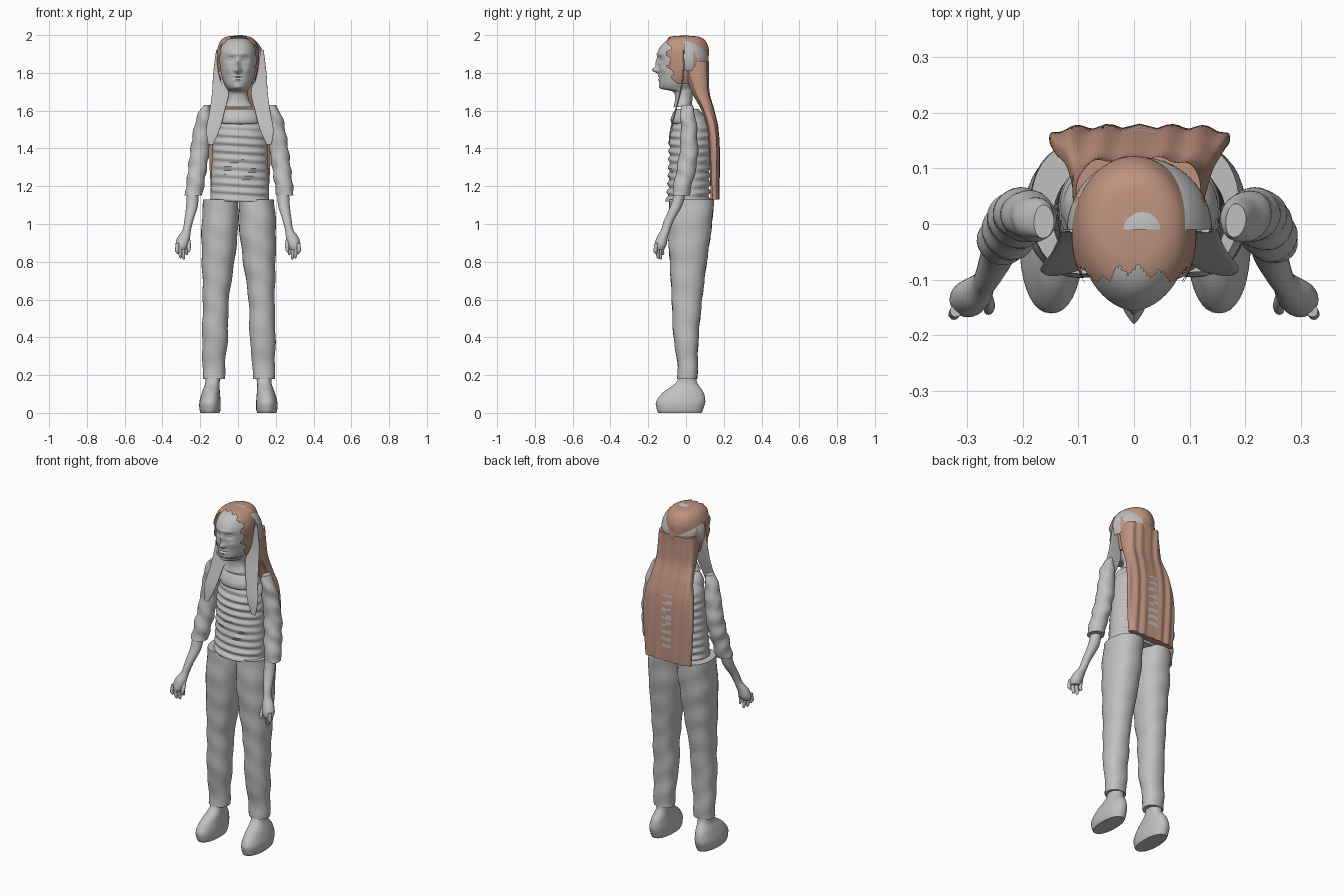
import bpy
import bmesh
from math import sin, cos, pi, exp, radians, copysign
from mathutils import Vector

default_cube = bpy.data.objects.get("Cube")
if default_cube:
    bpy.data.objects.remove(default_cube, do_unlink=True)


def make_material(name, colour):
    material = bpy.data.materials.new(name)
    material.use_nodes = True
    material.diffuse_color = (*colour, 1)
    shader = material.node_tree.nodes["Principled BSDF"]
    shader.inputs["Base Color"].default_value = (*colour, 1)
    shader.inputs["Roughness"].default_value = 0.8
    return material


MATERIALS = [make_material("plain_grey", (0.53, 0.53, 0.53)),
             make_material("hair_brown", (0.52, 0.29, 0.21))]
GREY, BROWN = 0, 1


def finish(name, bm, paint):
    """Turn a bmesh into a smooth object, with face colours picked by a rule."""
    for face in bm.faces:
        face.smooth = True
        face.material_index = paint(face.calc_center_median()) if callable(paint) else paint
    mesh = bpy.data.meshes.new(name)
    bm.to_mesh(mesh)
    bm.free()
    for material in MATERIALS:
        mesh.materials.append(material)
    mesh.set_sharp_from_angle(angle=radians(50))
    obj = bpy.data.objects.new(name, mesh)
    bpy.context.scene.collection.objects.link(obj)
    return obj


def spline(keys, steps):
    """Smooth curve through the key sections."""
    keys = [Vector(key) for key in keys]
    result = []
    for i in range(len(keys) - 1):
        a, b = keys[i], keys[i + 1]
        before, after = keys[max(i - 1, 0)], keys[min(i + 2, len(keys) - 1)]
        ta, tb = (b - before) / 2, (after - a) / 2
        for step in range(steps):
            t = step / steps
            u = 1 - t
            result.append(a * (u * u * (1 + 2 * t)) + b * (t * t * (3 - 2 * t))
                          + ta * (t * u * u) - tb * (t * t * u))
    return result + [keys[-1]]


def loft(name, keys, steps=5, sides=24, paint=GREY, square=1.0, warp=None, keep=None):
    """Skin oval sections given as (x, y, z, half width, half depth)."""
    bm = bmesh.new()
    rings = []
    for x, y, z, width, depth in spline(keys, steps):
        ring = []
        for i in range(sides):
            c, s = cos(2 * pi * i / sides), sin(2 * pi * i / sides)
            point = Vector((x + width * copysign(abs(c) ** square, c),
                            y + depth * copysign(abs(s) ** square, s), z))
            ring.append(bm.verts.new(warp(point) if warp else point))
        rings.append(ring)
    for low, high in zip(rings, rings[1:]):
        for i in range(sides):
            j = (i + 1) % sides
            bm.faces.new((low[i], low[j], high[j], high[i]))
    bm.faces.new(rings[0])
    bm.faces.new(rings[-1])
    bmesh.ops.recalc_face_normals(bm, faces=bm.faces[:])
    if keep:
        lost = [f for f in bm.faces if not keep(f.calc_center_median())]
        bmesh.ops.delete(bm, geom=lost, context="FACES")
    return finish(name, bm, paint)


def pair(name, keys, shift=0.0, **options):
    """Build a part on both sides of the body."""
    for label, side in (("left", 1), ("right", -1)):
        loft(label + "_" + name, [(side * k[0] + shift, *k[1:]) for k in keys], **options)


# Head with a sculpted face: (x, z, spread in x, spread in z, outward amount)
FACE = [(0, 1.815, .013, .016, .034), (0, 1.85, .011, .026, .014),
        (0, 1.782, .02, .005, .008), (0, 1.765, .018, .006, .008),
        (0, 1.773, .02, .003, -.006), (0, 1.725, .022, .012, .008),
        (0, 1.9, .05, .01, .005)]
for side in (1, -1):
    FACE += [(side * .038, 1.872, .019, .013, -.014), (side * .038, 1.872, .012, .006, .008),
             (side * .015, 1.812, .007, .007, .01), (side * .055, 1.82, .02, .02, .006)]


def sculpt_face(p):
    if p.y < -.03:
        for x, z, across, up, amount in FACE:
            p.y -= amount * exp(-((p.x - x) / across) ** 2 - ((p.z - z) / up) ** 2)
    return p


HEAD = [(0, -.018, 1.62, .078, .048), (0, -.012, 1.66, .057, .046),
        (0, -.015, 1.7, .053, .053), (0, -.04, 1.715, .058, .085),
        (0, -.042, 1.74, .072, .098), (0, -.03, 1.78, .086, .112),
        (0, -.022, 1.83, .095, .123), (0, -.02, 1.88, .098, .13),
        (0, -.018, 1.92, .095, .128), (0, -.012, 1.96, .078, .105),
        (0, -.008, 1.98, .05, .07), (0, -.01, 1.986, .01, .015)]
loft("head", HEAD, steps=9, sides=112, warp=sculpt_face)

# Brown hair over the scalp, with a ragged hairline
SCALP = [(x, y, 1.72 + (z - 1.72) * 1.04, w + .014, d + .01) for x, y, z, w, d in HEAD[4:]]


def behind_hairline(c):
    ragged = .012 * sin(95 * c.z) + .006 * sin(170 * c.x + 60 * c.z)
    return c.y > -.09 + .3 * max(0, 1.85 - c.z) + ragged


loft("front_hair", SCALP, steps=8, sides=96, paint=BROWN, keep=behind_hairline)


# Rounded cap on the back of the scalp
def cap_colour(c):
    low = c.y > .035 and c.z < 1.93 - 1.7 * (c.y - .03)
    patch = abs(c.x + .012 + .02 * sin(50 * c.y)) < .035 and c.y > .02 and sin(70 * c.y + 30 * c.x) > -.5
    return BROWN if low or patch else GREY


bm = bmesh.new()
bmesh.ops.create_uvsphere(bm, u_segments=64, v_segments=48, radius=1)
for v in bm.verts:
    v.co = Vector((.01 + v.co.x * .13, -.01 + v.co.y * .13, 1.865 + v.co.z * .135))
for point, normal in (((0, -.01, 0), (0, -1, 0)), ((0, 0, 1.81), (0, 0, -1))):
    bmesh.ops.bisect_plane(bm, geom=bm.verts[:] + bm.edges[:] + bm.faces[:], dist=.0001,
                           plane_co=point, plane_no=normal, clear_outer=True)
finish("scalp_cap", bm, cap_colour)


# Long hair down the back, with strand ridges and worn spots
def strands(p):
    p.y += .004 * sin(110 * p.x + 5 * p.z)
    return p


def back_hair_colour(c):
    worn = abs(c.x - .01) < .022 and 1.2 < c.z < 1.52 and sin(150 * c.z + 20 * c.x) > .45
    return GREY if worn and c.y > .15 else BROWN


loft("back_hair", [(.008, .05, 1.86, .112, .068), (.008, .06, 1.78, .118, .058),
                   (.01, .08, 1.69, .122, .043), (.01, .117, 1.6, .135, .031),
                   (.01, .143, 1.5, .155, .026), (.01, .152, 1.35, .162, .024),
                   (.01, .153, 1.13, .15, .02)],
     steps=12, sides=96, paint=back_hair_colour, square=.6, warp=strands)

# Flat grey locks hanging in front of the shoulders
pair("front_lock", [(.118, -.012, 1.92, .008, .003), (.115, -.014, 1.8, .026, .004),
                    (.103, -.03, 1.7, .044, .004), (.12, -.055, 1.6, .04, .004),
                    (.142, -.08, 1.5, .036, .004), (.155, -.09, 1.42, .013, .003)],
     shift=.01, square=.6)


# Ribbed jumper
def ribs(p):
    fade = min(1, max(0, (1.55 - p.z) * 12))
    p.y += copysign(.006 * fade, p.y - .01) * sin(2 * pi * p.z / .043 + 9 * p.x)
    return p


loft("jumper_body", [(.01, .01, 1.12, .155, .115), (.01, .015, 1.2, .154, .11),
                     (.01, .02, 1.35, .148, .11), (.01, .025, 1.45, .145, .112),
                     (.01, .03, 1.52, .136, .1), (.008, .024, 1.56, .115, .085),
                     (.005, .01, 1.6, .09, .06)],
     steps=16, sides=56, warp=ribs)
loft("rolled_collar", [(.008, .015, 1.525, .1, .075), (.008, .012, 1.535, .118, .09),
                       (.008, .01, 1.56, .12, .09), (.006, .008, 1.59, .108, .075),
                       (.005, .005, 1.61, .09, .06)], sides=40)


# Sleeves with soft folds, then forearms and hands
def folds(p):
    p.x += .003 * sin(70 * p.z + 40 * p.y)
    p.y += .003 * sin(55 * p.z + 30 * p.x)
    return p


pair("sleeve", [(.172, .004, 1.63, .018, .03), (.187, .01, 1.57, .038, .04),
                (.2, .016, 1.47, .048, .044), (.215, .012, 1.35, .05, .05),
                (.23, -.01, 1.24, .048, .05), (.242, -.028, 1.15, .046, .045)],
     shift=.008, steps=9, warp=folds)
pair("forearm_and_palm", [(.24, -.03, 1.18, .03, .03), (.243, -.05, 1.1, .031, .031),
                          (.26, -.09, 1.02, .024, .026), (.271, -.108, .97, .022, .024),
                          (.287, -.125, .93, .033, .029), (.297, -.135, .89, .034, .032),
                          (.3, -.14, .865, .024, .024)])
for number, tip in enumerate((.835, .812, .818, .84)):
    x, y = .272 + .016 * number, -.12 - .012 * number
    pair("finger_%d" % (number + 1), [(x, y, .9, .01, .011), (x + .003, y - .006, .86, .01, .01),
                                      (x, y - .004, tip + .01, .008, .009),
                                      (x, y - .002, tip, .003, .003)], sides=12)
pair("thumb", [(.268, -.125, .93, .012, .012), (.26, -.145, .89, .011, .011),
               (.261, -.155, .86, .008, .008), (.262, -.156, .85, .003, .003)], sides=12)

# Trousers
pair("trouser_leg", [(.095, .03, 1.13, .092, .118), (.1, .02, .98, .097, .115),
                     (.109, .012, .8, .086, .098), (.121, .005, .6, .069, .08),
                     (.126, 0, .4, .068, .066), (.131, .008, .28, .061, .055),
                     (.132, .008, .18, .058, .053)],
     shift=.004, steps=8, sides=36, square=.9,
     warp=lambda p: p + Vector((.002 * sin(38 * p.z), .002 * sin(45 * p.z + 20 * p.x), 0)))

# Feet
pair("foot", [(.133, .01, .21, .045, .042), (.137, .003, .16, .038, .056),
              (.145, -.014, .11, .047, .106), (.15, -.028, .06, .056, .13),
              (.15, -.032, .02, .056, .123), (.15, -.032, 0, .05, .115)],
     shift=.002, steps=7, sides=36, square=.9)
